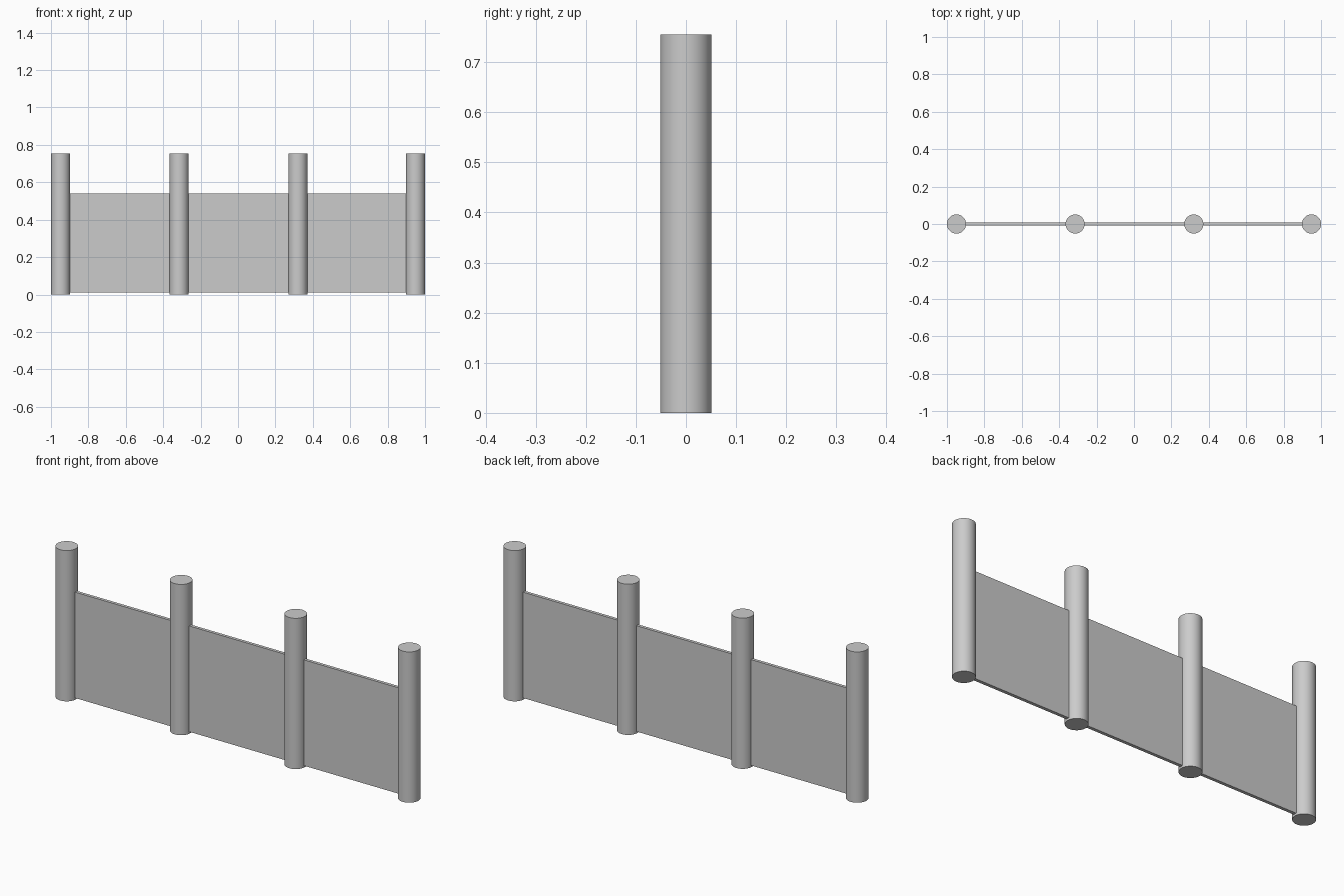
import bpy
import math

cube = bpy.data.objects.get("Cube")
if cube:
    bpy.data.objects.remove(cube, do_unlink=True)

POST_HEIGHT = 0.755
POST_RADIUS = 0.051
POST_X = (-0.949, -0.315, 0.32, 0.949)
PANEL_BOTTOM, PANEL_TOP = 0.01, 0.54
PANEL_THICKNESS = 0.016

# Single plain grey
grey = bpy.data.materials.new("plain_grey")
grey.use_nodes = True
colour = (0.6, 0.6, 0.6, 1.0)
grey.diffuse_color = colour
grey.node_tree.nodes["Principled BSDF"].inputs["Base Color"].default_value = colour


def finish(name):
    obj = bpy.context.object
    obj.name = name
    obj.data.materials.append(grey)
    return obj


# Round posts with flat caps
for i, x in enumerate(POST_X, 1):
    bpy.ops.mesh.primitive_cylinder_add(
        vertices=48, radius=POST_RADIUS, depth=POST_HEIGHT,
        location=(x, 0, POST_HEIGHT / 2))
    finish(f"post_{i}")
    bpy.ops.object.shade_smooth_by_angle(angle=math.radians(30))

# Thin panels spanning between neighbouring posts
for i, (left, right) in enumerate(zip(POST_X, POST_X[1:]), 1):
    bpy.ops.mesh.primitive_cube_add(
        size=1, location=((left + right) / 2, 0, (PANEL_BOTTOM + PANEL_TOP) / 2))
    panel = finish(f"panel_{i}")
    panel.scale = (right - left, PANEL_THICKNESS, PANEL_TOP - PANEL_BOTTOM)
    bpy.ops.object.transform_apply(location=False, rotation=False, scale=True)
